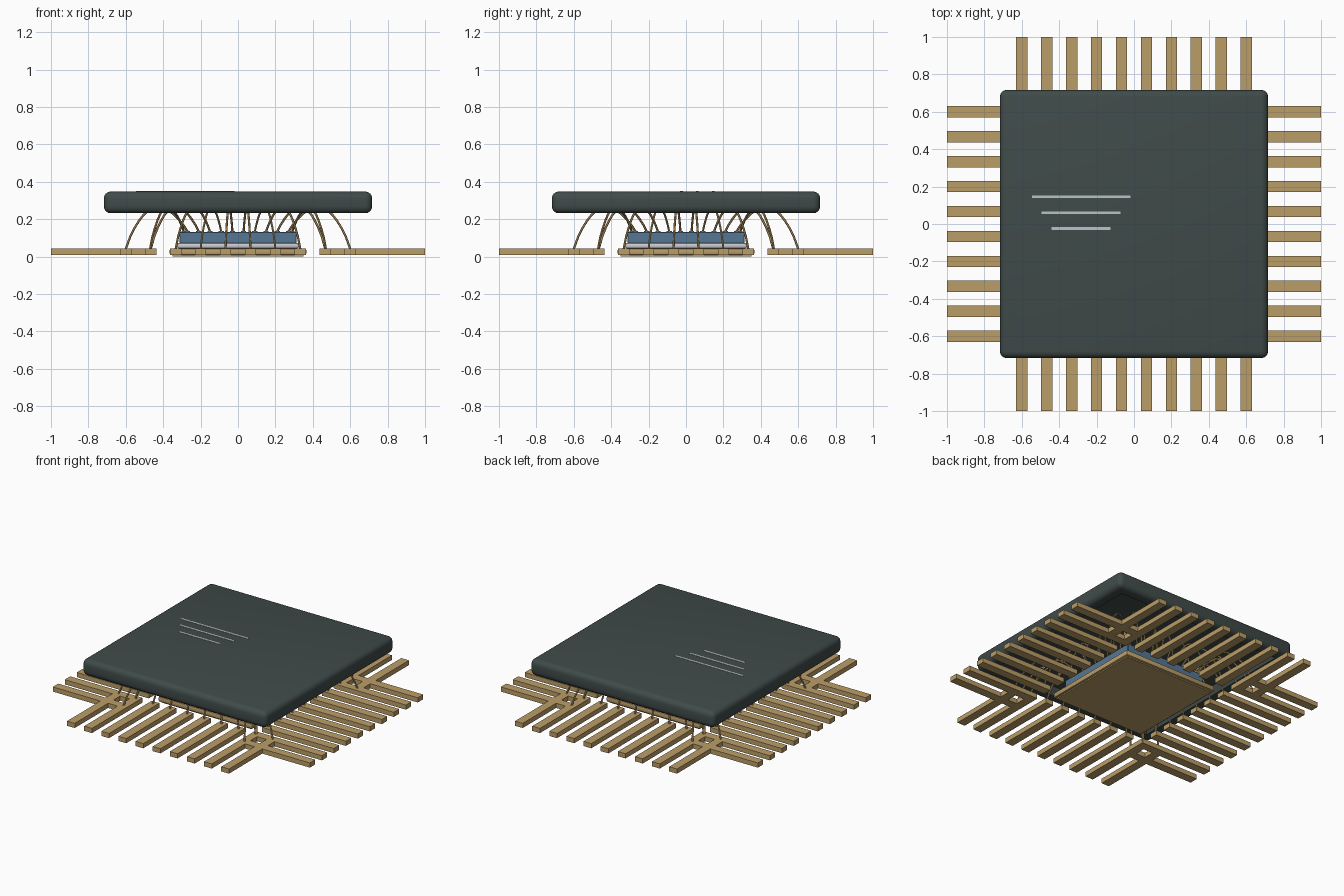
import bpy, bmesh
from mathutils import Matrix, Vector
from math import pi, sin

if "Cube" in bpy.data.objects:
    bpy.data.objects.remove(bpy.data.objects["Cube"])


def material(name, rgb):
    m = bpy.data.materials.new(name)
    m.diffuse_color = (*rgb, 1)
    m.use_nodes = True
    m.node_tree.nodes["Principled BSDF"].inputs["Base Color"].default_value = m.diffuse_color
    return m


LID = material("dark_resin", (0.05, 0.07, 0.066))
GOLD = material("copper_gold", (0.50, 0.34, 0.14))
BLUE = material("silicon_blue", (0.09, 0.18, 0.29))
GLUE = material("adhesive_grey", (0.55, 0.57, 0.58))
MARK = material("pale_marking", (0.5, 0.55, 0.56))


def add_object(name, bm, mat, smooth=False):
    me = bpy.data.meshes.new(name)
    bm.normal_update()
    bm.to_mesh(me)
    bm.free()
    me.materials.append(mat)
    ob = bpy.data.objects.new(name, me)
    bpy.context.collection.objects.link(ob)
    if smooth:
        bpy.ops.object.select_all(action='DESELECT')
        ob.select_set(True)
        bpy.context.view_layer.objects.active = ob
        bpy.ops.object.shade_smooth_by_angle(angle=0.6)
    return ob


def add_box(bm, x0, x1, y0, y1, z0, z1, turn=Matrix()):
    place = Matrix.Translation(((x0 + x1) / 2, (y0 + y1) / 2, (z0 + z1) / 2))
    scale = Matrix.Diagonal((x1 - x0, y1 - y0, z1 - z0, 1))
    bmesh.ops.create_cube(bm, size=1, matrix=turn @ place @ scale)


def slab(name, half, z0, z1, mat, bevel=0.0, segments=2):
    bm = bmesh.new()
    add_box(bm, -half, half, -half, half, z0, z1)
    if bevel:
        bmesh.ops.bevel(bm, geom=bm.edges[:], offset=bevel, segments=segments,
                        profile=0.5, affect='EDGES')
    return add_object(name, bm, mat, bevel > 0)


turns = [Matrix.Rotation(i * pi / 2, 4, 'Z') for i in range(4)]
slots = [i - 4.5 for i in range(10)]

# die paddle with its exposed underside, adhesive and die
slab("exposed_pad", 0.35, 0.0, 0.012, GOLD)
slab("die_paddle", 0.365, 0.008, 0.044, GOLD, 0.008)
slab("die_adhesive", 0.326, 0.044, 0.072, GLUE, 0.01)
slab("die", 0.312, 0.07, 0.132, BLUE, 0.003, 1)

# four rows of leads
bm = bmesh.new()
for t in turns:
    for s in slots:
        x = s * 0.1333
        add_box(bm, x - 0.03, x + 0.03, -1.0, -0.44, 0.01, 0.043, t)
add_object("leads", bm, GOLD)

# bond pads along the die edges
bm = bmesh.new()
for t in turns:
    for s in slots:
        x = s * 0.06
        add_box(bm, x - 0.014, x + 0.014, -0.302, -0.278, 0.13, 0.136, t)
add_object("bond_pads", bm, GOLD)

# arched bond wires from each lead to its pad
cu = bpy.data.curves.new("wire_path", 'CURVE')
cu.dimensions = '3D'
cu.bevel_depth = 0.006
cu.bevel_resolution = 1
cu.use_fill_caps = True
N = 14
for t in turns:
    for s in slots:
        a = Vector((s * 0.1333, -0.47, 0.042))
        b = Vector((s * 0.06, -0.29, 0.135))
        sp = cu.splines.new('POLY')
        sp.points.add(N)
        for i in range(N + 1):
            u = i / N
            p = a.lerp(b, u)
            p.z += 0.178 * sin(pi * u ** 0.9) ** 0.9 if 0 < i < N else 0
            sp.points[i].co = (*(t @ p), 1)
path = bpy.data.objects.new("wire_path", cu)
bpy.context.collection.objects.link(path)
bpy.context.view_layer.update()
deps = bpy.context.evaluated_depsgraph_get()
bm = bmesh.new()
bm.from_mesh(bpy.data.meshes.new_from_object(path.evaluated_get(deps)))
bpy.data.objects.remove(path)
add_object("bond_wires", bm, GOLD, True)

# lid: rounded slab with a shallow cavity underneath
bm = bmesh.new()
add_box(bm, -0.717, 0.717, -0.717, 0.717, 0.232, 0.348)
bmesh.ops.bevel(bm, geom=bm.edges[:], offset=0.036, segments=4,
                profile=0.5, affect='EDGES')
bm.normal_update()
under = min(bm.faces, key=lambda f: f.calc_center_median().z)
bmesh.ops.inset_region(bm, faces=[under], thickness=0.06)
bm.normal_update()
bmesh.ops.inset_region(bm, faces=[under], thickness=0.01, depth=-0.065)
add_object("lid", bm, LID, True)

# plain marking bars on the lid
bm = bmesh.new()
for y, x0, x1 in ((0.145, -0.545, -0.02), (0.061, -0.495, -0.072), (-0.024, -0.44, -0.125)):
    add_box(bm, x0, x1, y - 0.007, y + 0.007, 0.345, 0.35)
add_object("lid_marking_bars", bm, MARK)
